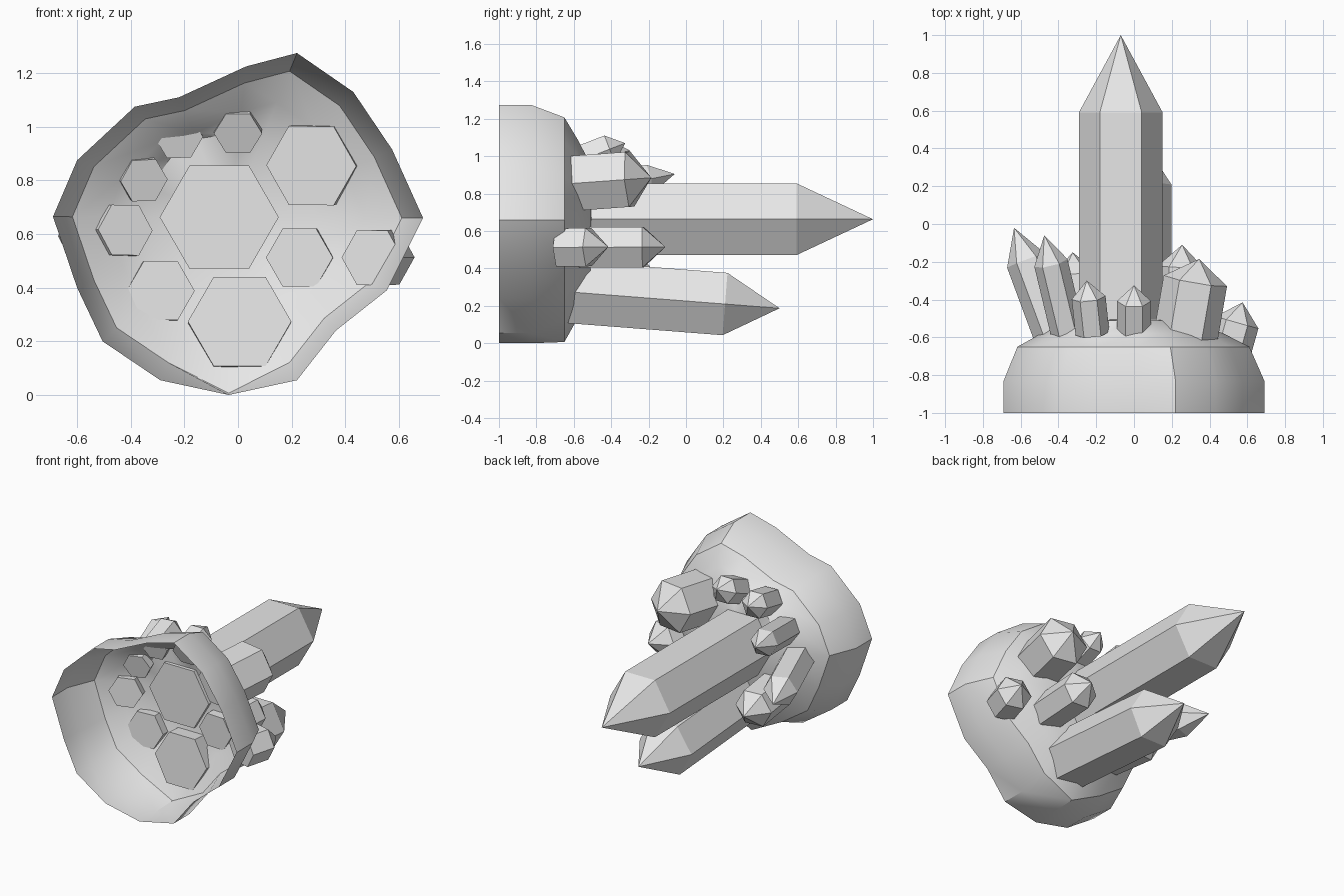
import bpy
import bmesh
from math import sin, cos, pi, atan2
from mathutils import Vector

cube = bpy.data.objects.get("Cube")
if cube:
    bpy.data.objects.remove(cube, do_unlink=True)

# One plain grey for everything
grey = bpy.data.materials.new("stone_grey")
grey.use_nodes = True
grey.diffuse_color = (0.8, 0.8, 0.8, 1)
for node in grey.node_tree.nodes:
    if node.type == 'BSDF_PRINCIPLED':
        node.inputs["Base Color"].default_value = (0.8, 0.8, 0.8, 1)


def finish(bm, name):
    mesh = bpy.data.meshes.new(name)
    bm.to_mesh(mesh)
    bm.free()
    mesh.materials.append(grey)
    obj = bpy.data.objects.new(name, mesh)
    bpy.context.collection.objects.link(obj)
    return obj


def bridge(bm, a, b):
    n = len(a)
    for i in range(n):
        j = (i + 1) % n
        bm.faces.new((a[i], a[j], b[j], b[i]))


def fan(bm, ring, tip):
    for i, v in enumerate(ring):
        bm.faces.new((v, ring[(i + 1) % len(ring)], tip))


# Rock shell: an uneven bowl, open towards the front
CENTRE = Vector((-0.03, 0.66))
RIM = [(0.22, 1.275), (0.43, 1.13), (0.575, 0.915), (0.69, 0.66),
       (0.555, 0.39), (0.365, 0.24), (0.22, 0.055), (-0.035, 0.0),
       (-0.29, 0.055), (-0.505, 0.2), (-0.6, 0.4), (-0.69, 0.665),
       (-0.6, 0.875), (-0.385, 1.075), (-0.22, 1.11), (0.03, 1.225)]
LOWEST = 7


def shell_ring(bm, y, scale, low_scale):
    ring = []
    for i, p in enumerate(RIM):
        s = low_scale if i == LOWEST else scale
        q = CENTRE + (Vector(p) - CENTRE) * s
        ring.append(bm.verts.new((q.x, y, q.y)))
    return ring


bm = bmesh.new()
rings = [shell_ring(bm, *r) for r in
         ((-1, 1, 1), (-0.83, 1, 1), (-0.65, 0.89, 0.99), (-0.58, 0.7, 0.8))]
crown = []
for p in RIM:
    d = Vector(p) - CENTRE
    a = atan2(d.y, d.x)
    crown.append(bm.verts.new((CENTRE.x + 0.32 * cos(a), -0.51,
                               CENTRE.y + 0.32 * sin(a))))
rings.append(crown)
for a, b in zip(rings, rings[1:]):
    bridge(bm, a, b)
fan(bm, crown, bm.verts.new((CENTRE.x, -0.5, CENTRE.y)))
bmesh.ops.recalc_face_normals(bm, faces=bm.faces)
bm.faces.ensure_lookup_table()
if bm.faces[-1].normal.y < 0:
    bmesh.ops.reverse_faces(bm, faces=bm.faces)
shell = finish(bm, "rock_shell")
bpy.ops.object.select_all(action='DESELECT')
shell.select_set(True)
bpy.context.view_layer.objects.active = shell
bpy.ops.object.shade_smooth_by_angle(angle=pi / 5)


# Crystals: six-sided prisms with pointed ends
def crystal(name, base, tip, radius, shoulder):
    base, tip = Vector(base), Vector(tip)
    axis = (tip - base).normalized()
    u = Vector((1, 0, 0))
    u = (u - axis * u.dot(axis)).normalized()
    v = axis.cross(u)
    bm = bmesh.new()
    ends = []
    for t in (0, shoulder):
        c = base.lerp(tip, t)
        ends.append([bm.verts.new(c + radius * (u * cos(k * pi / 3) + v * sin(k * pi / 3)))
                     for k in range(6)])
    bm.faces.new(ends[0])
    bridge(bm, *ends)
    fan(bm, ends[1], bm.verts.new(tip))
    bmesh.ops.recalc_face_normals(bm, faces=bm.faces)
    finish(bm, name)


crystal("main_crystal", (-0.07, -0.53, 0.663), (-0.07, 1, 0.663), 0.222, 0.732)
crystal("lower_crystal", (0.006, -0.62, 0.274), (0.006, 0.5, 0.187), 0.193, 0.74)
crystal("upper_left_crystal", (0.273, -0.6, 0.855), (0.345, -0.185, 0.885), 0.17, 0.72)
crystal("inner_left_crystal", (0.229, -0.57, 0.512), (0.255, -0.11, 0.515), 0.125, 0.74)
crystal("outer_left_crystal", (0.5, -0.68, 0.512), (0.575, -0.415, 0.515), 0.118, 0.6)
crystal("top_left_crystal", (0, -0.57, 0.975), (0, -0.325, 1.07), 0.09, 0.66)
crystal("top_right_crystal", (-0.22, -0.58, 0.96), (-0.25, -0.3, 1.03), 0.09, 0.68)
crystal("upper_right_crystal", (-0.35, -0.58, 0.8), (-0.475, -0.06, 0.905), 0.09, 0.72)
crystal("side_right_crystal", (-0.42, -0.6, 0.615), (-0.635, -0.02, 0.58), 0.108, 0.7)
crystal("lower_right_crystal", (-0.288, -0.58, 0.389), (-0.325, -0.15, 0.365), 0.127, 0.72)
